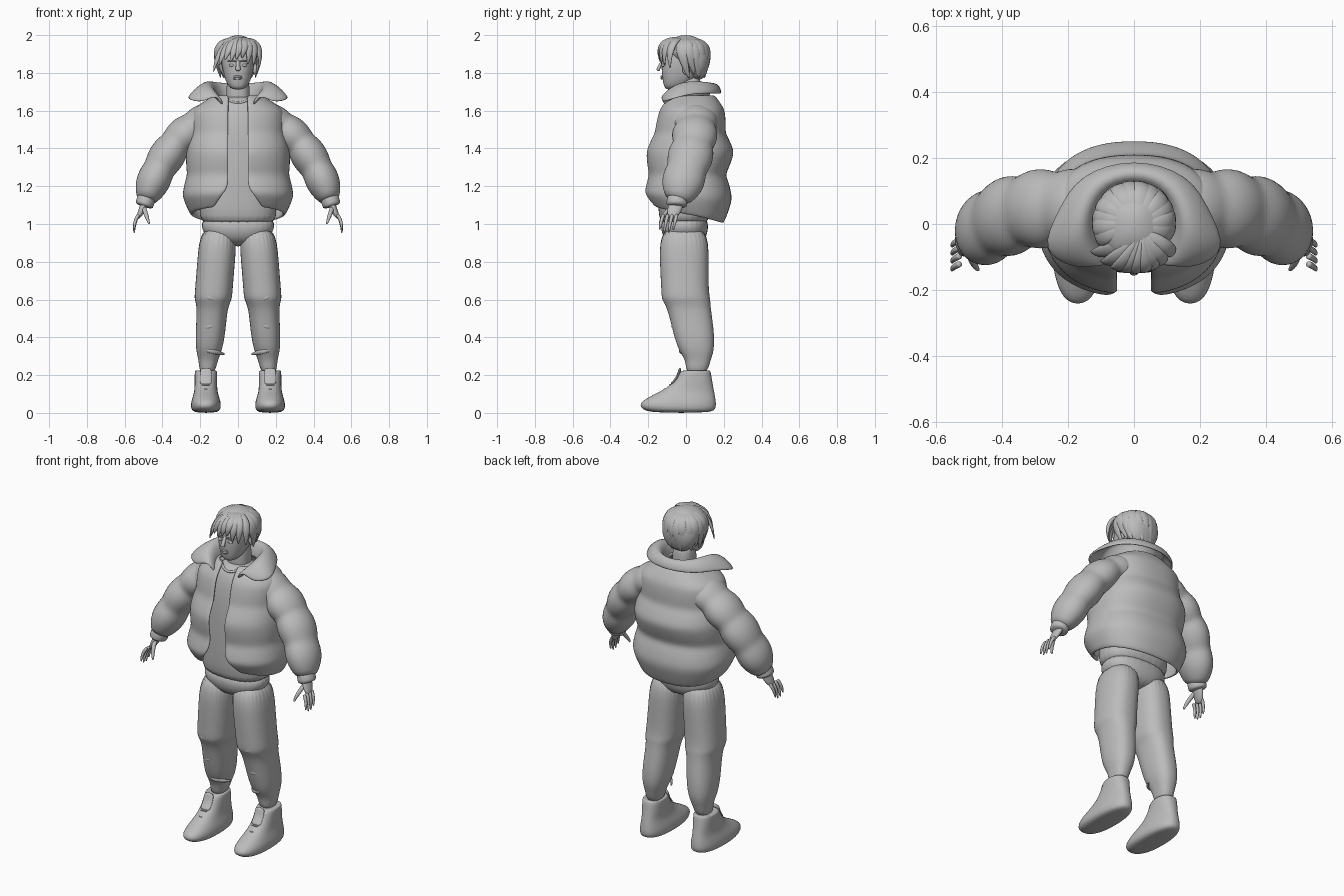
import bpy, bmesh, math
from mathutils import Vector

cube = bpy.data.objects.get("Cube")
if cube:
    bpy.data.objects.remove(cube)

GREY = (.5, .5, .5, 1)
clay = bpy.data.materials.new("plain grey")
clay.use_nodes = True
clay.diffuse_color = GREY
clay.node_tree.nodes["Principled BSDF"].inputs["Base Color"].default_value = GREY


def skin(name, rows, closed=True, thickness=0, level=2):
    """Bridge rows of points into one smooth surface."""
    bm = bmesh.new()
    rings = [[bm.verts.new(point) for point in row] for row in rows]
    count = len(rings[0])
    for lower, upper in zip(rings, rings[1:]):
        for i in range(count if closed else count - 1):
            j = (i + 1) % count
            bm.faces.new((lower[i], lower[j], upper[j], upper[i]))
    if closed:
        bm.faces.new(rings[0])
        bm.faces.new(rings[-1])
    bmesh.ops.recalc_face_normals(bm, faces=bm.faces)
    mesh = bpy.data.meshes.new(name)
    bm.to_mesh(mesh)
    bm.free()
    mesh.materials.append(clay)
    mesh.shade_smooth()
    part = bpy.data.objects.new(name, mesh)
    bpy.context.collection.objects.link(part)
    if thickness:
        solid = part.modifiers.new("thickness", "SOLIDIFY")
        solid.thickness, solid.offset = thickness, 0
    smooth = part.modifiers.new("smooth", "SUBSURF")
    smooth.levels = smooth.render_levels = level


def oval(z, half_width, front, back, x=0, gap=0, tilt=0, segments=28):
    """Level, slightly squared ring that starts at the front; a gap leaves it open there."""
    squareness = .85
    start = math.asin((gap / half_width) ** (1 / squareness))
    points = []
    for i in range(segments + 1 if gap else segments):
        angle = start + (math.tau - 2 * start) * i / segments
        c, s = math.cos(angle), math.sin(angle)
        across = math.copysign(abs(s) ** squareness, s)
        along = math.copysign(abs(c) ** squareness, c)
        points.append((x + half_width * across,
                       (front + back) / 2 + (front - back) / 2 * along, z + tilt * c))
    return points


def stack(name, rings):
    skin(name, [oval(*ring) for ring in rings])


def bend(start, pull, end, steps=8):
    """Curved path from start to end, drawn towards pull."""
    start, pull, end = Vector(start), Vector(pull), Vector(end)
    ts = [i / steps for i in range(steps + 1)]
    return [start * (1 - t) ** 2 + pull * 2 * t * (1 - t) + end * t * t for t in ts]


def tube(name, path, width, depth, taper, facing=(0, 1, 0), sides=10, level=1):
    """Oval tube along a path; depth is measured along facing, taper scales it by position."""
    last = len(path) - 1
    rows = []
    for k, point in enumerate(path):
        forward = (path[min(k + 1, last)] - path[max(k - 1, 0)]).normalized()
        side = forward.cross(Vector(facing)).normalized()
        out = side.cross(forward)
        size = taper(k / last)
        angles = [math.tau * i / sides for i in range(sides)]
        rows.append([point + side * width * size * math.cos(a) + out * depth * size * math.sin(a)
                     for a in angles])
    skin(name, rows, level=level)


def spline(keys, t):
    """Smooth value at t through evenly spaced key tuples."""
    place = t * (len(keys) - 1)
    k = min(int(place), len(keys) - 2)
    f = place - k
    return [a + (b - a) * f for a, b in zip(keys[k], keys[k + 1])]


def leaf(t):
    return math.sin(math.pi * (.15 + .8 * t))


def fingertip(t):
    return 1 - .6 * t ** 3


def even(t):
    return 1


def padded(t):
    """Four quilted puffs that gather at the wrist."""
    return (.95 + .13 * abs(math.sin(4 * math.pi * t))) * (1 - .45 * t ** 12)


def ball(name, centre, radius_x, radius_y, radius_z):
    x, y, z = centre
    rings = []
    for k in range(9):
        angle = math.pi * (k + .5) / 9
        r = math.sin(angle)
        rings.append(oval(z - radius_z * math.cos(angle), radius_x * r,
                          y - radius_y * r, y + radius_y * r, x))
    skin(name, rings, level=1)


# Shirt and trouser hips
stack("shirt", [(1, .19, -.13, .11), (1.03, .21, -.15, .13), (1.4, .2, -.15, .15),
                (1.57, .18, -.13, .14), (1.64, .11, -.1, .1), (1.68, .07, -.06, .08)])
tube("shirt_neckband", bend((-.08, -.05, 1.68), (0, -.13, 1.6), (.08, -.05, 1.68)),
     .007, .009, even)
stack("trouser_hips", [(.88, .09, -.08, .08), (.95, .2, -.14, .12), (1.06, .2, -.13, .12)])

# Jacket body: three quilted panels, open at the front, hem lower at the back
jacket_keys = [(1.68, .11, -.08, .14), (1.6, .22, -.12, .18), (1.48, .24, -.16, .2),
               (1.38, .25, -.19, .23), (1.26, .26, -.19, .2), (1.15, .27, -.2, .22),
               (1.05, .24, -.17, .19)]
rows = []
for i in range(19):
    t = i / 18
    z, half_width, front, back = spline(jacket_keys, t)
    puff = .015 * abs(math.sin(3 * math.pi * t))
    flare = max(0, 1.2 - z)
    rows.append(oval(z, half_width + puff, front - puff, back + puff,
                     gap=.05 + flare / 2, tilt=flare * .3, segments=36))
skin("jacket_body", rows, closed=False, thickness=.02)

# Turned-down collar: inner, crest and outer edge at each station
half_collar = [((.07, -.12, 1.62), (.1, -.13, 1.67), (.14, -.13, 1.67), (.19, -.13, 1.64)),
               ((.1, -.07, 1.64), (.14, -.07, 1.73), (.21, -.08, 1.72), (.29, -.08, 1.66)),
               ((.12, 0, 1.66), (.15, 0, 1.76), (.19, .02, 1.75), (.23, .04, 1.69)),
               ((.09, .09, 1.66), (.11, .11, 1.75), (.14, .14, 1.74), (.17, .15, 1.69))]
collar_back = [((0, .12, 1.66), (0, .15, 1.74), (0, .18, 1.73), (0, .2, 1.69))]
mirrored = [[(-x, y, z) for x, y, z in row] for row in reversed(half_collar)]
skin("jacket_collar", half_collar + collar_back + mirrored, closed=False, thickness=.02)

# Neck, head, nose and lips
stack("neck", [(1.6, .07, -.05, .09), (1.7, .06, -.05, .08), (1.8, .06, -.05, .08)])
stack("head", [(1.71, .03, -.11, -.04), (1.74, .06, -.12, .02), (1.8, .08, -.13, .09),
               (1.87, .09, -.13, .11), (1.94, .08, -.11, .1), (1.97, .04, -.06, .06)])
tube("nose", bend((0, -.12, 1.87), (0, -.14, 1.84), (0, -.15, 1.81), steps=4),
     .015, .011, lambda t: .6 + .4 * t)
for lip, z in (("upper_lip", 1.78), ("lower_lip", 1.77)):
    tube(lip, bend((-.03, -.11, z), (0, -.15, z), (.03, -.11, z)), .006, .006, leaf)

# Hair cap with locks falling around the sides and back
stack("hair_cap", [(1.76, .05, .03, .09), (1.82, .1, 0, .12), (1.88, .12, -.08, .13),
                   (1.94, .11, -.12, .12), (1.98, .07, -.08, .07), (2, .02, -.03, .03)])
for k in range(13):
    angle = math.radians(18 * k - 18)
    turned = angle + .4
    c, s = math.cos(angle), math.sin(angle)
    tube("hair_lock", bend((.02 * c, .02 * s, 1.98), (.17 * c, .17 * s, 1.97),
                           (.09 * math.cos(turned), .01 + .09 * math.sin(turned), 1.77 + .02 * (k % 2))),
         .033, .016, leaf, facing=(c, s, .3))

# Fringe swept to one side
for k in range(9):
    x = .03 * (k - 4)
    y = -.14 * math.sqrt(1 - (x / .15) ** 2)
    tube("fringe_lock", bend((.03, -.02, 1.98), (x + .02, y * 1.2, 1.98),
                             (x - .01, y, 1.86 + .01 * (k % 3) - 4 * x * x)),
         .025, .014, leaf, facing=(x, y, 0))

# Rings of the paired parts: height, half width, front, back
leg_rings = [(1, .1, -.14, .12), (.8, .1, -.14, .12), (.64, .1, -.13, .12), (.6, .1, -.13, .13),
             (.56, .08, -.1, .13), (.43, .08, -.07, .15), (.33, .07, -.04, .15),
             (.28, .05, 0, .13), (.2, .04, 0, .11)]
boot_rings = [(0, .06, -.18, .13), (.02, .08, -.24, .16), (.06, .08, -.25, .16),
              (.11, .06, -.14, .15), (.16, .06, -.06, .14), (.23, .06, -.03, .13),
              (.22, .05, 0, .12)]

for sign, side in ((1, "left"), (-1, "right")):
    def limb(name, start, pull, end, width, depth, taper, steps=8, **options):
        ends = [(sign * x, y, z) for x, y, z in (start, pull, end)]
        tube(name + "_" + side, bend(*ends, steps=steps), width, depth, taper, **options)

    # Eye, brow and ear
    ball("eye_" + side, (sign * .034, -.12, 1.84), .015, .01, .008)
    ball("ear_" + side, (sign * .09, 0, 1.82), .012, .02, .03)
    limb("brow", (.01, -.13, 1.86), (.04, -.14, 1.87), (.06, -.11, 1.86), .005, .005, leaf)

    # Quilted sleeve and cuff
    limb("sleeve", (.12, .04, 1.56), (.36, .08, 1.5), (.49, -.05, 1.12), .09, .113, padded,
         steps=24, sides=20)
    limb("cuff", (.48, -.04, 1.15), (.49, -.05, 1.12), (.5, -.05, 1.09), .05, .056, even,
         steps=3, sides=16)

    # Hand
    limb("palm", (.49, -.05, 1.12), (.51, -.06, 1.07), (.53, -.08, 1.03), .02, .042, fingertip,
         steps=5)
    for k in range(4):
        y = -.12 + .024 * k
        low = .97 - .02 * math.sin(k)
        limb("finger", (.525, y, 1.05), (.55, y - .01, 1.02), (.55, y - .02, low), .01, .01, fingertip)
    limb("thumb", (.5, -.07, 1.09), (.49, -.12, 1.06), (.47, -.14, 1), .013, .013, fingertip)

    # Trouser leg, leaning outwards to the ankle, with gathered folds
    stack("trouser_leg_" + side, [ring + (sign * (.18 - .08 * ring[0]),) for ring in leg_rings])
    for z, front, slope in ((.61, -.13, .03), (.46, -.08, -.02), (.33, -.04, .02)):
        limb("trouser_fold", (.07, front + .08, z - slope), (.15, front - .06, z),
             (.22, front + .08, z + slope), .014, .01, leaf)

    # Ankle boot with tongue and laces
    stack("boot_" + side, [ring + (sign * .17,) for ring in boot_rings])
    limb("boot_tongue", (.17, -.08, .15), (.17, -.04, .18), (.17, -.03, .24), .033, .008, even,
         steps=4)
    for k in range(4):
        y, z = .03 * k - .12, .12 + .025 * k
        limb("boot_lace", (.13, y + .03, z - .01), (.17, y - .02, z + .02),
             (.21, y + .03, z - .01), .004, .005, even)
